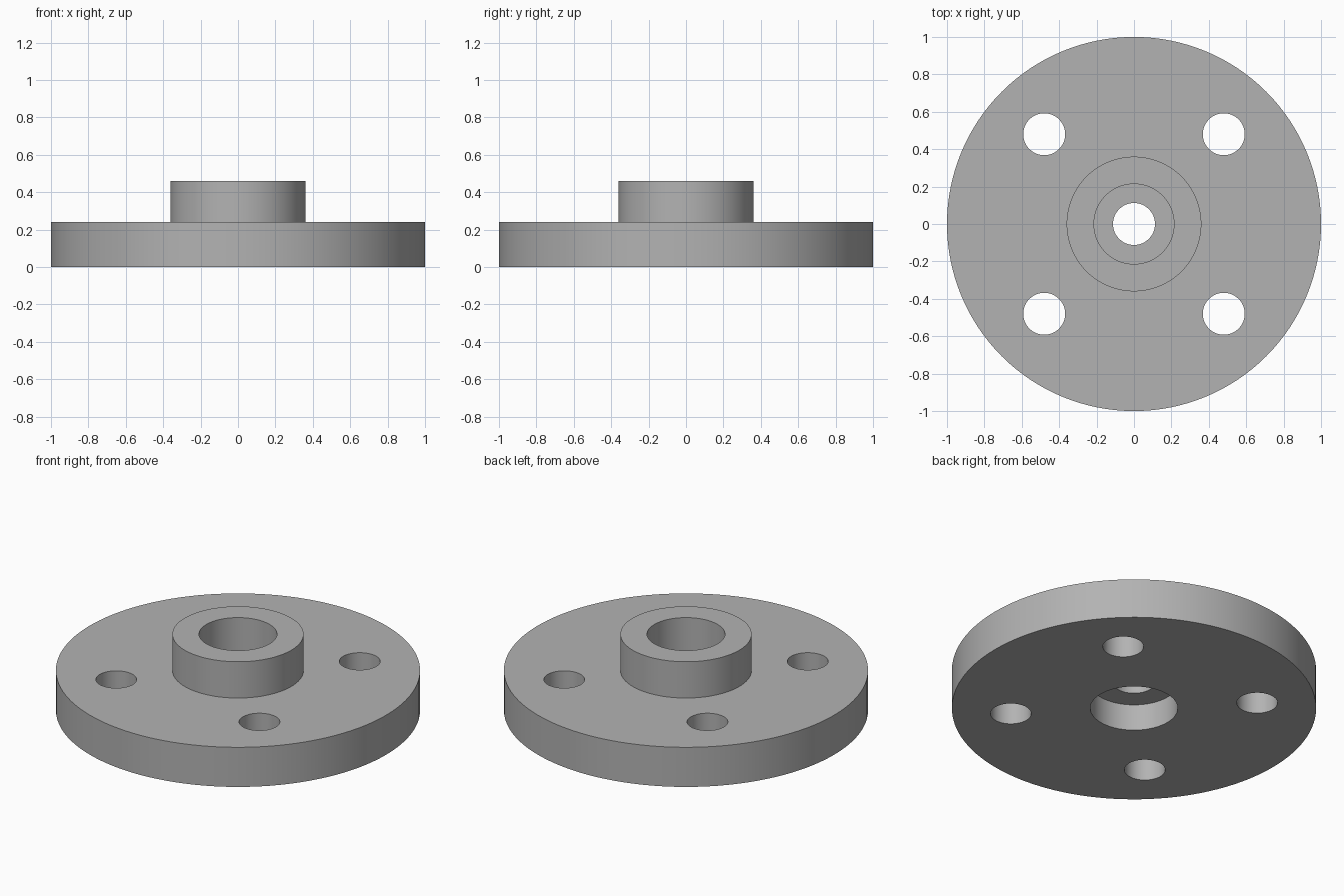
import bpy
import bmesh
from math import cos, sin, tau, radians

cube = bpy.data.objects.get("Cube")
if cube:
    bpy.data.objects.remove(cube)

SEGMENTS = 128
DISC_R, DISC_TOP = 1.0, 0.24
HUB_R, HUB_TOP = 0.36, 0.46
BORE_R, BORE_FLOOR = 0.214, 0.24
RECESS_R, RECESS_TOP = 0.24, 0.16
HOLE_R, HOLE_OFFSET = 0.112, 0.48

# Plain grey metal
metal = bpy.data.materials.new("grey metal")
metal.use_nodes = True
grey = (0.45, 0.45, 0.45, 1)
metal.diffuse_color = grey
metal.node_tree.nodes["Principled BSDF"].inputs["Base Color"].default_value = grey


def lathe(name, profile):
    """Revolve a closed (radius, height) profile around z."""
    bm = bmesh.new()
    rings = []
    for i in range(SEGMENTS):
        a = tau * i / SEGMENTS
        rings.append([bm.verts.new((r * cos(a), r * sin(a), z)) for r, z in profile])
    for i, ring in enumerate(rings):
        following = rings[(i + 1) % SEGMENTS]
        for j in range(len(profile)):
            k = (j + 1) % len(profile)
            bm.faces.new((ring[j], following[j], following[k], ring[k]))
    bmesh.ops.recalc_face_normals(bm, faces=bm.faces)
    mesh = bpy.data.meshes.new(name)
    bm.to_mesh(mesh)
    bm.free()
    mesh.materials.append(metal)
    obj = bpy.data.objects.new(name, mesh)
    bpy.context.collection.objects.link(obj)
    return obj


# Flange disc and hub with stepped bore: wide above and below a thin web
flange = lathe("flange", [
    (RECESS_R, 0), (DISC_R, 0), (DISC_R, DISC_TOP), (HUB_R, DISC_TOP),
    (HUB_R, HUB_TOP), (BORE_R, HUB_TOP), (BORE_R, BORE_FLOOR),
    (HOLE_R, BORE_FLOOR), (HOLE_R, RECESS_TOP), (RECESS_R, RECESS_TOP),
])

# Four bolt holes cut through the disc
bm = bmesh.new()
for sx in (-1, 1):
    for sy in (-1, 1):
        made = bmesh.ops.create_cone(bm, cap_ends=True, segments=64,
                                     radius1=HOLE_R, radius2=HOLE_R, depth=1)
        bmesh.ops.translate(bm, verts=made["verts"],
                            vec=(sx * HOLE_OFFSET, sy * HOLE_OFFSET, 0))
cutter_mesh = bpy.data.meshes.new("bolt_hole_cutter")
bm.to_mesh(cutter_mesh)
bm.free()
cutter_mesh.materials.append(metal)
cutter = bpy.data.objects.new("bolt_hole_cutter", cutter_mesh)
bpy.context.collection.objects.link(cutter)

cut = flange.modifiers.new("bolt_holes", "BOOLEAN")
cut.operation = "DIFFERENCE"
cut.solver = "EXACT"
cut.object = cutter
bpy.context.view_layer.objects.active = flange
flange.select_set(True)
bpy.ops.object.modifier_apply(modifier=cut.name)
bpy.data.objects.remove(cutter)

# Smooth round walls, sharp rims
bpy.ops.object.shade_smooth_by_angle(angle=radians(30))
